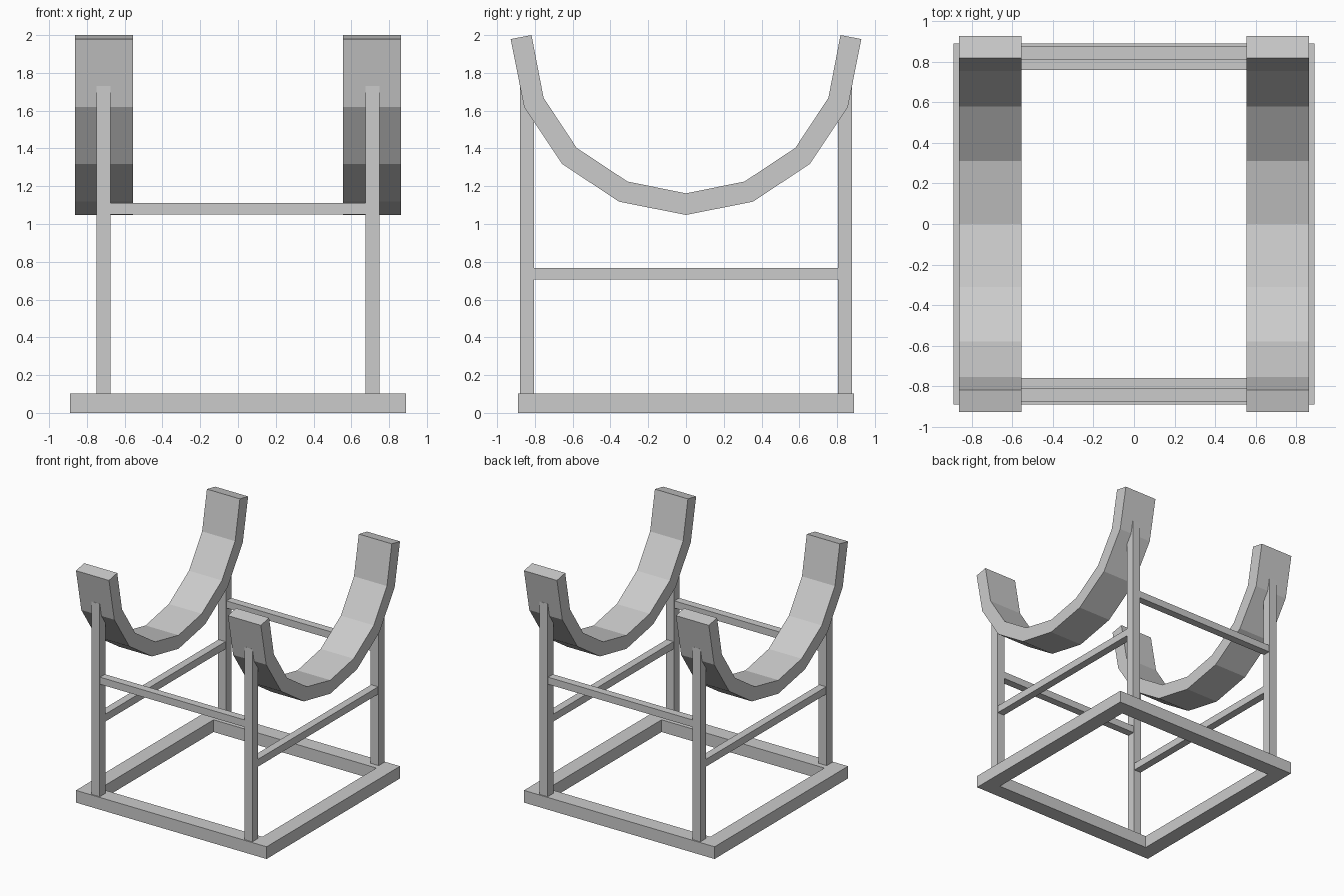
import bpy, bmesh

if "Cube" in bpy.data.objects:
    bpy.data.objects.remove(bpy.data.objects["Cube"])


def make_object(name, bm):
    bmesh.ops.recalc_face_normals(bm, faces=bm.faces)
    mesh = bpy.data.meshes.new(name)
    bm.to_mesh(mesh)
    bm.free()
    obj = bpy.data.objects.new(name, mesh)
    bpy.context.collection.objects.link(obj)
    return obj


def box(name, lo, hi):
    bm = bmesh.new()
    bmesh.ops.create_cube(bm, size=1)
    for v in bm.verts:
        v.co = [(a + b) / 2 + c * (b - a) for a, b, c in zip(lo, hi, v.co)]
    return make_object(name, bm)


# Base frame: square ring
outer, inner, height = 0.89, 0.76, 0.103
bm = bmesh.new()
corners = [(-1, -1), (1, -1), (1, 1), (-1, 1)]
rings = [[bm.verts.new((x * r, y * r, z)) for x, y in corners]
         for r, z in ((outer, 0), (outer, height), (inner, height), (inner, 0))]
for i in range(4):
    a, b = rings[i], rings[(i + 1) % 4]
    for j in range(4):
        k = (j + 1) % 4
        bm.faces.new((a[j], a[k], b[k], b[j]))
make_object("base_frame", bm)

# Half profile of the curved cradle in (y, z), from the bottom centre to the tip
under = [(0, 1.048), (0.354, 1.118), (0.656, 1.318), (0.857, 1.62), (0.928, 1.979)]
upper = [(0, 1.162), (0.31, 1.225), (0.579, 1.403), (0.754, 1.668), (0.818, 2.0)]


def mirrored(points):
    return [(-y, z) for y, z in points[:0:-1]] + points


def cradle(name, x0, x1):
    bm = bmesh.new()
    sections = []
    for (y0, z0), (y1, z1) in zip(mirrored(under), mirrored(upper)):
        sections.append([bm.verts.new(p) for p in
                         ((x0, y0, z0), (x1, y0, z0), (x1, y1, z1), (x0, y1, z1))])
    for a, b in zip(sections, sections[1:]):
        for j in range(4):
            k = (j + 1) % 4
            bm.faces.new((a[j], a[k], b[k], b[j]))
    bm.faces.new(sections[0])
    bm.faces.new(sections[-1])
    return make_object(name, bm)


# Cradles, side rails and posts on each side
for side, s in (("left", -1), ("right", 1)):
    cradle(f"{side}_cradle", *sorted((s * 0.555, s * 0.863)))
    xa, xb = sorted((s * 0.68, s * 0.745))
    box(f"{side}_side_rail", (xa, -0.81, 0.705), (xb, 0.81, 0.767))
    for end, e in (("front", -1), ("back", 1)):
        xa, xb = sorted((s * 0.675, s * 0.75))
        ya, yb = sorted((e * 0.805, e * 0.88))
        box(f"{end}_{side}_post", (xa, ya, 0.1), (xb, yb, 1.73))

# Cross rails joining the left and right posts
for end, e in (("front", -1), ("back", 1)):
    ya, yb = sorted((e * 0.81, e * 0.875))
    box(f"{end}_cross_rail", (-0.68, ya, 1.05), (0.68, yb, 1.11))
